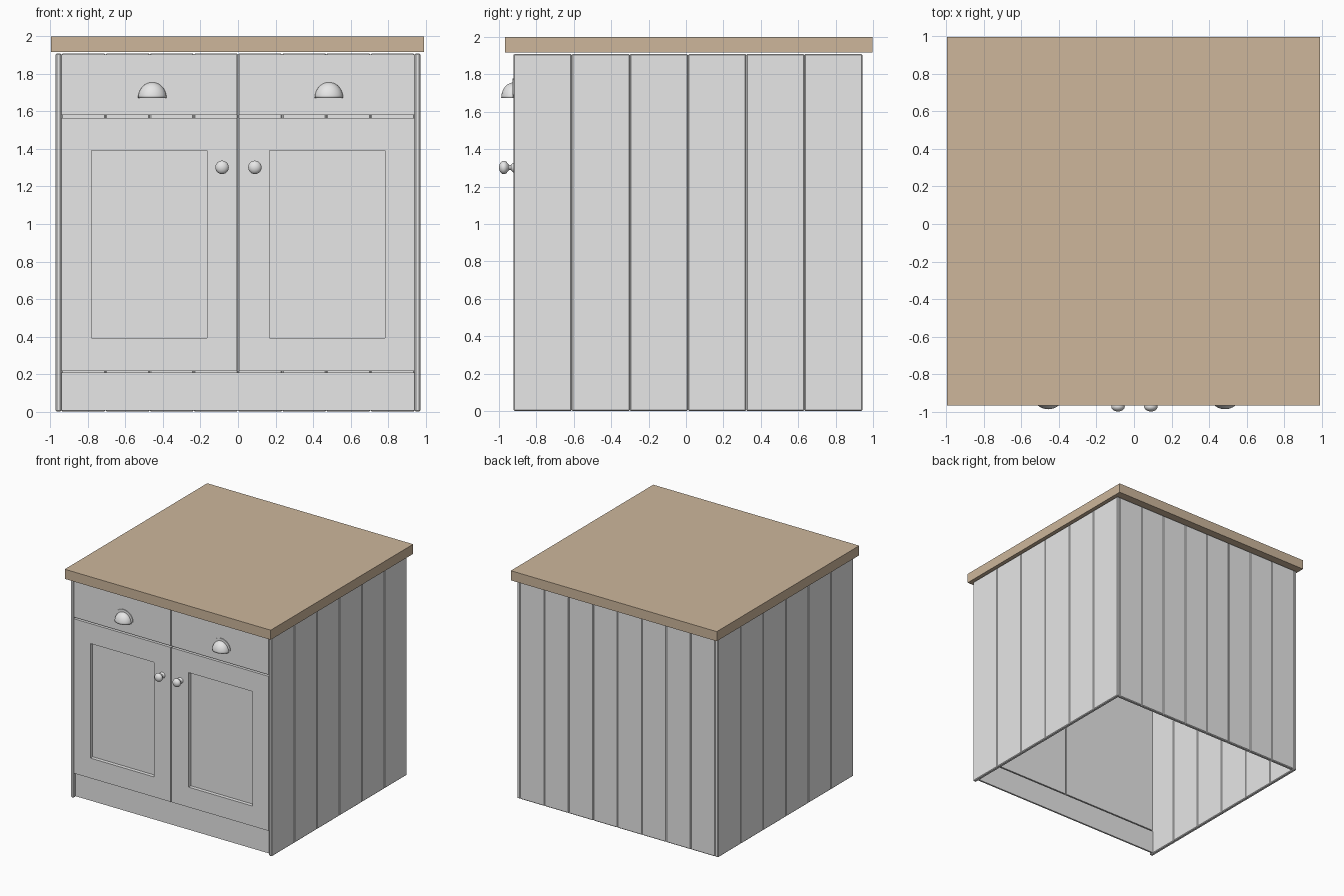
import bpy, bmesh, math
from mathutils import Vector, Matrix

if "Cube" in bpy.data.objects:
    bpy.data.objects.remove(bpy.data.objects["Cube"])


def material(name, rgb):
    m = bpy.data.materials.new(name)
    m.diffuse_color = (*rgb, 1)
    m.use_nodes = True
    m.node_tree.nodes["Principled BSDF"].inputs["Base Color"].default_value = m.diffuse_color
    return m


PAINT = material("grey_paint", (0.8, 0.8, 0.8))
WOOD = material("wood_top", (0.61, 0.47, 0.33))


def finish(bm, name, mat, smooth=False):
    me = bpy.data.meshes.new(name)
    bm.to_mesh(me)
    bm.free()
    me.materials.append(mat)
    if smooth:
        for p in me.polygons:
            p.use_smooth = True
        me.set_sharp_from_angle(angle=math.radians(40))
    ob = bpy.data.objects.new(name, me)
    bpy.context.collection.objects.link(ob)
    return ob


def box_bm(x0, x1, y0, y1, z0, z1):
    bm = bmesh.new()
    size = Matrix.Diagonal((x1 - x0, y1 - y0, z1 - z0, 1))
    mid = Matrix.Translation(((x0 + x1) / 2, (y0 + y1) / 2, (z0 + z1) / 2))
    bmesh.ops.create_cube(bm, size=1, matrix=mid @ size)
    return bm


def box(name, mat, *dims, bevel=0.0):
    bm = box_bm(*dims)
    if bevel:
        bmesh.ops.bevel(bm, geom=bm.edges[:], offset=bevel, segments=1,
                        affect='EDGES', profile=0.5)
    return finish(bm, name, mat)


FRONT, BACK, TOP = -0.922, 0.944, 1.909
OUT, INN = 0.972, 0.942          # outer and inner faces of the side panels
DOOR_BACK = -0.878

# Worktop
box("worktop", WOOD, -0.996, 0.993, -0.967, 0.998, 1.916, 2.0)

# Side cladding: six planks per side
w = (BACK - FRONT) / 6
for side, label in ((-1, "left"), (1, "right")):
    xs = sorted((side * INN, side * OUT))
    for i in range(6):
        box(f"{label}_plank_{i + 1}", PAINT, *xs, FRONT + i * w, FRONT + (i + 1) * w,
            0.0, TOP, bevel=0.006)

# Back cladding: eight planks between the sides
w = 2 * INN / 8
for i in range(8):
    box(f"back_plank_{i + 1}", PAINT, -INN + i * w, -INN + (i + 1) * w,
        BACK - 0.03, BACK, 0.0, TOP, bevel=0.006)

# Plinth, set back from the doors
box("plinth", PAINT, -INN, INN, -0.893, DOOR_BACK, 0.005, 0.208)


def door(name, x0, x1, hole):
    """Slab with a sunken front panel; hole = x0, x1, z0, z1."""
    bm = box_bm(x0, x1, FRONT, DOOR_BACK, 0.217, 1.566)
    face = min(bm.faces, key=lambda f: f.calc_center_median().y)
    bmesh.ops.inset_individual(bm, faces=[face], thickness=0.1)
    mid = face.calc_center_median()
    for v in face.verts:
        v.co.x = hole[0] if v.co.x < mid.x else hole[1]
        v.co.z = hole[2] if v.co.z < mid.z else hole[3]
    panel = bmesh.ops.extrude_discrete_faces(bm, faces=[face])["faces"][0]
    bmesh.ops.translate(bm, verts=panel.verts[:], vec=(0, 0.032, 0))
    return finish(bm, name, PAINT)


def knob(name, x, z):
    """Turned knob: base, neck and flattened ball."""
    profile = [(0, 0), (0.026, 0), (0.024, 0.006), (0.014, 0.013), (0.013, 0.024)]
    for k in range(1, 10):
        a = math.pi * (0.14 + 0.86 * k / 9)
        profile.append((0.036 * math.sin(a), 0.052 - 0.026 * math.cos(a)))
    bm = bmesh.new()
    vs = [bm.verts.new((x + r, FRONT - d, z)) for r, d in profile]
    es = [bm.edges.new(p) for p in zip(vs, vs[1:])]
    bmesh.ops.spin(bm, geom=vs + es, cent=(x, 0, z), axis=(0, 1, 0),
                   angle=2 * math.pi, steps=24)
    bmesh.ops.remove_doubles(bm, verts=bm.verts[:], dist=0.0002)
    bmesh.ops.recalc_face_normals(bm, faces=bm.faces[:])
    return finish(bm, name, PAINT, smooth=True)


def cup_handle(label, x):
    # Hollow quarter-ellipsoid cup
    bm = bmesh.new()
    bmesh.ops.create_uvsphere(bm, u_segments=32, v_segments=20, radius=1)
    for normal in ((0, 0, -1), (0, 1, 0)):
        bmesh.ops.bisect_plane(bm, geom=bm.verts[:] + bm.edges[:] + bm.faces[:],
                               dist=0.0001, plane_co=(0, 0, 0), plane_no=normal,
                               clear_outer=True)
    bmesh.ops.transform(bm, verts=bm.verts[:],
                        matrix=Matrix.Translation((x, FRONT - 0.002, 1.673))
                        @ Matrix.Diagonal((0.076, 0.064, 0.083, 1)))
    cup = finish(bm, f"{label}_cup_handle", PAINT, smooth=True)
    shell = cup.modifiers.new("wall", 'SOLIDIFY')
    shell.thickness, shell.offset = 0.005, -1
    # Half-round mounting flange
    bm = bmesh.new()
    arc = [math.pi * k / 24 for k in range(25)]
    rim = [bm.verts.new((x + 0.09 * math.cos(a), FRONT, 1.69 + 0.087 * math.sin(a)))
           for a in arc]
    plate = bm.faces.new(rim)
    ext = bmesh.ops.extrude_face_region(bm, geom=[plate])["geom"]
    bmesh.ops.translate(bm, vec=(0, -0.006, 0),
                        verts=[g for g in ext if isinstance(g, bmesh.types.BMVert)])
    bmesh.ops.recalc_face_normals(bm, faces=bm.faces[:])
    finish(bm, f"{label}_handle_flange", PAINT)


# Doors, drawers and their fittings
for label, x0, x1, hole, kx, hx in (
        ("left", -0.94, -0.004, (-0.78, -0.164), -0.085, -0.457),
        ("right", 0.004, 0.94, (0.168, 0.784), 0.09, 0.485)):
    door(f"{label}_door", x0, x1, (*hole, 0.392, 1.392))
    box(f"{label}_drawer_front", PAINT, x0, x1, FRONT, DOOR_BACK, 1.58, 1.905)
    knob(f"{label}_knob", kx, 1.302)
    cup_handle(label, hx)
